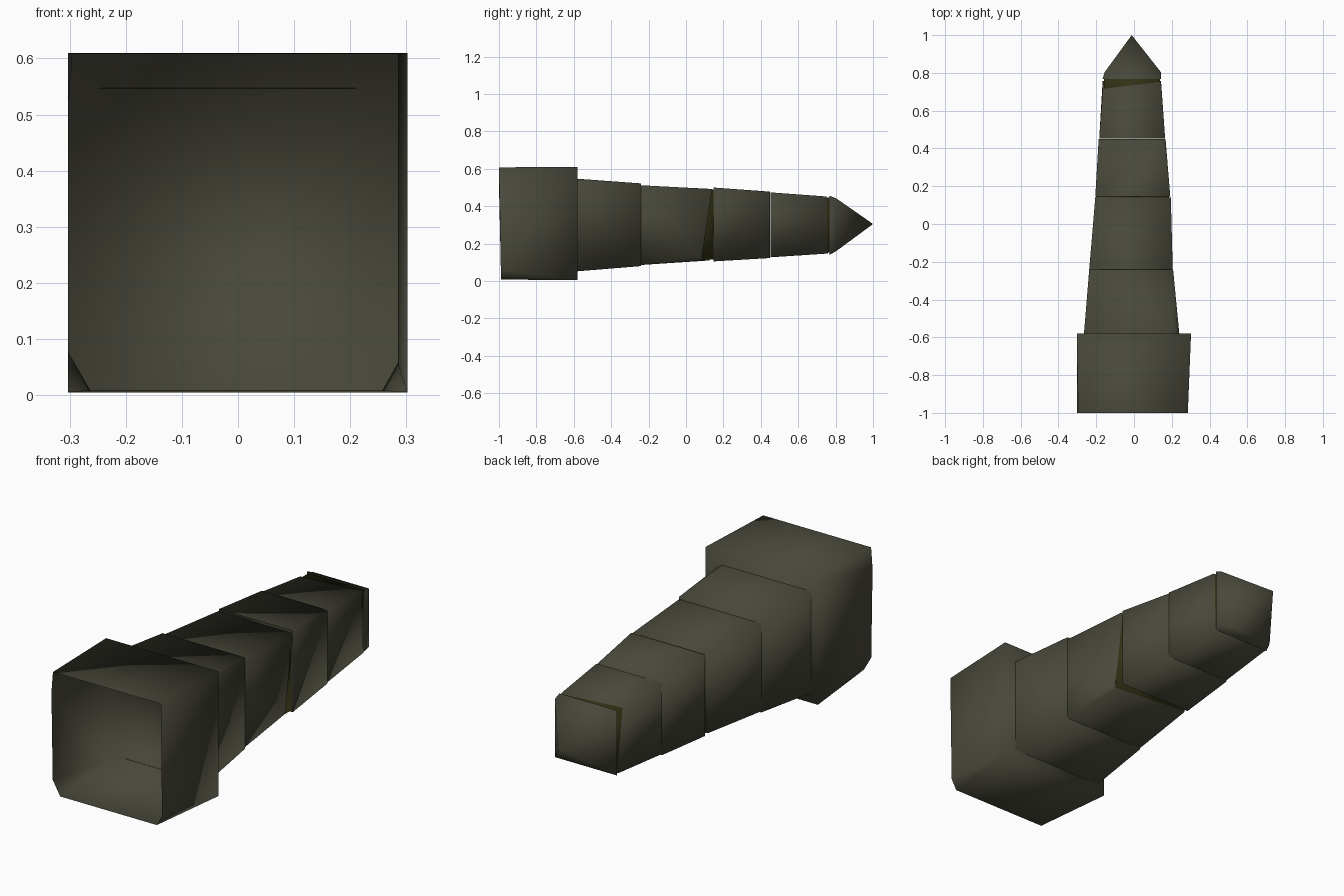
import bpy, bmesh

if "Cube" in bpy.data.objects:
    bpy.data.objects.remove(bpy.data.objects["Cube"])

def material(name, rgb):
    m = bpy.data.materials.new(name)
    m.diffuse_color = (*rgb, 1)
    m.use_nodes = True
    m.node_tree.nodes["Principled BSDF"].inputs["Base Color"].default_value = m.diffuse_color
    return m

stone = material("dark grey stone", (0.066, 0.064, 0.043))
mortar = material("dark olive mortar", (0.03, 0.03, 0.007))

def ring(bm, box, ys, chips):
    """Chipped rectangle: box = x0,x1,z0,z1; ys and chips per corner
    in the order low-left, low-right, top-right, top-left."""
    x0, x1, z0, z1 = box
    corners = [(x0, z0, 1, 1), (x1, z0, -1, 1), (x1, z1, -1, -1), (x0, z1, 1, -1)]
    out = []
    for i, (x, z, sx, sz) in enumerate(corners):
        cx, cz = chips[i]
        a = (x, ys[i], z + sz * cz)
        b = (x + sx * cx, ys[i], z)
        for p in ((a, b) if i % 2 == 0 else (b, a)):
            out.append(bm.verts.new(p))
    return out

def block(name, a, b, mat=stone, apex=None):
    """Loft from ring a to ring b; near end open, far end flat or pointed."""
    bm = bmesh.new()
    ra, rb = ring(bm, *a), ring(bm, *b)
    n = len(ra)
    for i in range(n):
        j = (i + 1) % n
        bm.faces.new((ra[i], ra[j], rb[j], rb[i]))
        if apex is None:
            continue
        if i == 0:
            tip = bm.verts.new(apex)
        bm.faces.new((rb[i], rb[j], tip))
    if apex is None:
        bm.faces.new(rb)
    bmesh.ops.remove_doubles(bm, verts=bm.verts, dist=0.0005)
    bmesh.ops.recalc_face_normals(bm, faces=bm.faces)
    bmesh.ops.triangulate(bm, faces=bm.faces)
    for f in bm.faces:
        f.smooth = True
    me = bpy.data.meshes.new(name)
    bm.to_mesh(me)
    bm.free()
    me.materials.append(mat)
    ob = bpy.data.objects.new(name, me)
    bpy.context.collection.objects.link(ob)

N = (0, 0)
flat = lambda y: (y,) * 4
sharp = (N,) * 4

# Hollow base block, open at the front, chipped lower rim
block("base_block",
      ((-0.303, 0.285, 0.008, 0.608), (-0.99, -0.99, -1, -1),
       ((0.04, 0.07), (0.028, 0.05), N, (0.008, 0.1))),
      ((-0.303, 0.302, 0.005, 0.61), flat(-0.58), sharp))

# Tapering shaft blocks
block("shaft_block_1",
      ((-0.265, 0.24, 0.052, 0.547), flat(-0.582), (N, N, (0.03, 0.02), N)),
      ((-0.237, 0.207, 0.08, 0.522), flat(-0.24), sharp))
block("shaft_block_2",
      ((-0.237, 0.205, 0.086, 0.512), flat(-0.24), sharp),
      ((-0.205, 0.195, 0.11, 0.492), (0.125, 0.085, 0.14, 0.142),
       (N, (0.012, 0.02), N, N)))
block("shaft_block_3",
      ((-0.205, 0.192, 0.105, 0.5), flat(0.146), sharp),
      ((-0.187, 0.167, 0.123, 0.478), flat(0.45), (N, N, (0.02, 0.01), N)))
block("shaft_block_4",
      ((-0.184, 0.165, 0.127, 0.474), flat(0.452), sharp),
      ((-0.166, 0.143, 0.147, 0.452), (0.758, 0.758, 0.752, 0.715), sharp))

# Pointed cap
block("pointed_cap",
      ((-0.166, 0.143, 0.14, 0.456), flat(0.768), (N, (0.015, 0.012), N, N)),
      ((-0.156, 0.143, 0.16, 0.442), flat(0.803), sharp),
      apex=(-0.012, 1.0, 0.305))

# Mortar exposed in the two open joints
block("middle_joint",
      ((-0.2, 0.186, 0.114, 0.487), flat(0.06), sharp),
      ((-0.2, 0.186, 0.114, 0.487), flat(0.147), sharp), mortar)
block("upper_joint",
      ((-0.16, 0.137, 0.152, 0.448), flat(0.7), sharp),
      ((-0.16, 0.137, 0.152, 0.448), flat(0.77), sharp), mortar)
